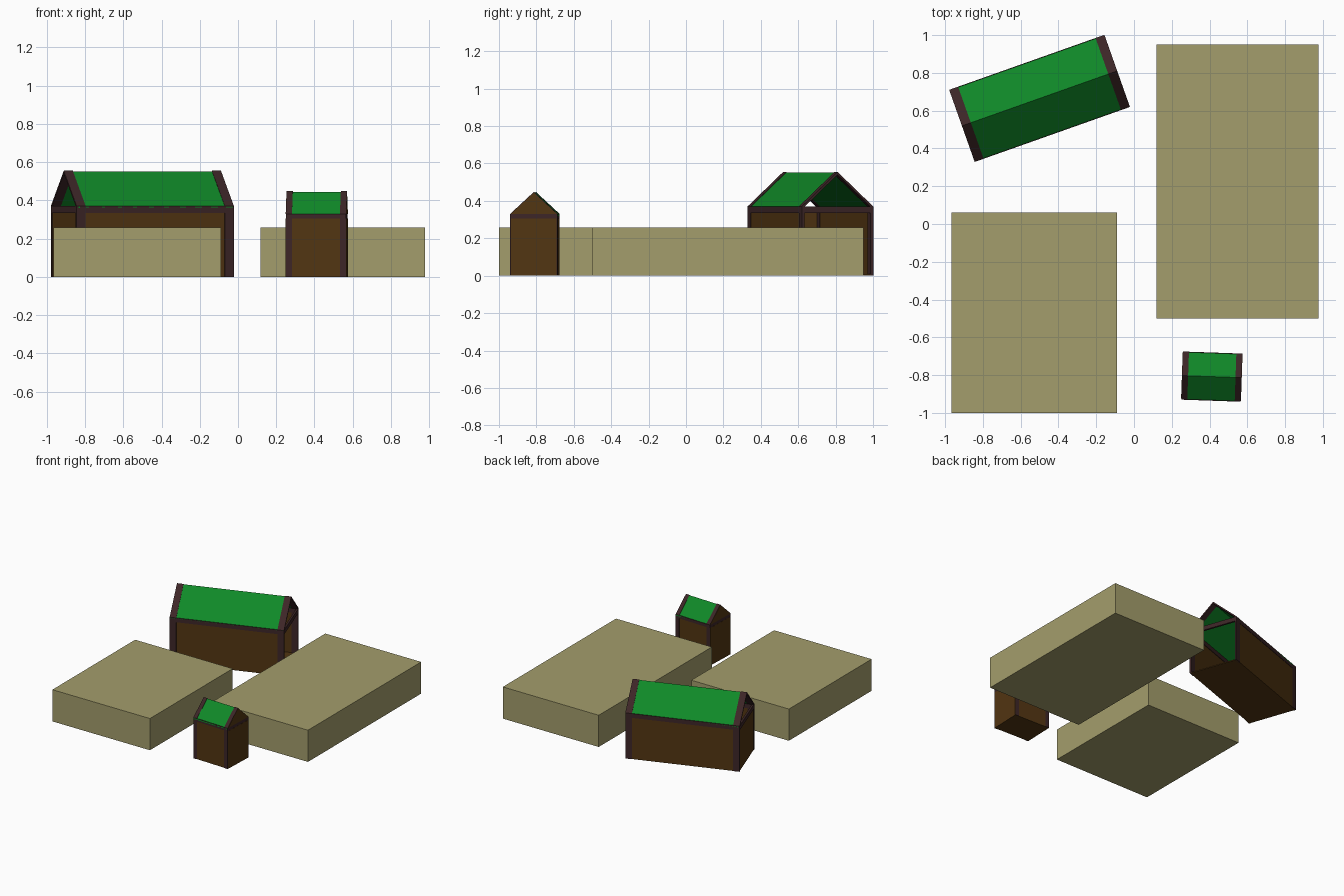
import bpy, bmesh, math

cube = bpy.data.objects.get("Cube")
if cube:
    bpy.data.objects.remove(cube, do_unlink=True)


def material(name, rgb):
    m = bpy.data.materials.new(name)
    m.use_nodes = True
    m.diffuse_color = (*rgb, 1)
    bsdf = next(n for n in m.node_tree.nodes if n.type == 'BSDF_PRINCIPLED')
    bsdf.inputs["Base Color"].default_value = (*rgb, 1)
    return m


SAND = material("sand", (0.37, 0.34, 0.15))
GREEN = material("roof_green", (0.005, 0.25, 0.021))
BROWN = material("wall_brown", (0.085, 0.036, 0.006))
DARK = material("dark_timber", (0.046, 0.019, 0.02))


def prism(name, profile, x0, x1, mat, loc=(0, 0, 0), angle=0):
    """Extrude a y-z profile along x, then place and turn it about z."""
    bm = bmesh.new()
    face = bm.faces.new([bm.verts.new((x0, y, z)) for y, z in profile])
    ext = bmesh.ops.extrude_face_region(bm, geom=[face])
    moved = [v for v in ext["geom"] if isinstance(v, bmesh.types.BMVert)]
    bmesh.ops.translate(bm, verts=moved, vec=(x1 - x0, 0, 0))
    bmesh.ops.recalc_face_normals(bm, faces=bm.faces)
    mesh = bpy.data.meshes.new(name)
    bm.to_mesh(mesh)
    bm.free()
    mesh.materials.append(mat)
    ob = bpy.data.objects.new(name, mesh)
    ob.location = loc
    ob.rotation_euler.z = math.radians(angle)
    bpy.context.collection.objects.link(ob)
    return ob


def rect(y0, y1, z0, z1):
    return [(y0, z0), (y1, z0), (y1, z1), (y0, z1)]


def house(name, x, y, angle, length, width, eave, ridge, trim, beam, deep, closed):
    """Timber house; closed = full gable walls, otherwise open gables and one open end."""
    l, w = length / 2, width / 2
    thin, gap = 0.008, 0.003

    def part(label, profile, x0, x1, mat):
        prism(f"{name}_{label}", profile, x0, x1, mat, (x, y, 0), angle)

    def slope(s, drop0, drop1):
        # band running under the roof line, from eave to ridge
        return [(s * w, eave - drop0), (0, ridge - drop0),
                (0, ridge - drop1), (s * w, eave - drop1)]

    part("floor", rect(-w + gap, w - gap, 0, thin), -l + gap, l - gap, BROWN)
    for s, side in ((-1, "front"), (1, "back")):
        outer, inner = s * (w - gap), s * (w - gap - thin)
        part(f"{side}_wall", rect(inner, outer, 0, eave - gap), -l + gap, l - gap, BROWN)
        part(f"{side}_eave_beam", rect(s * (w - deep), s * w, eave - beam, eave), -l, l, DARK)
        part(f"{side}_roof", slope(s, gap, gap + thin), -l + gap, l - gap, GREEN)
        for e, end in ((-1, "right"), (1, "left")):
            x0, x1 = sorted((e * l, e * (l - trim)))
            part(f"{side}_{end}_post", rect(s * (w - deep), s * w, 0, eave), x0, x1, DARK)
            part(f"{side}_{end}_rafter", slope(s, 0, deep), x0, x1, DARK)

    for e, end in ((-1, "right"), (1, "left")):
        x0, x1 = sorted((e * l, e * (l - deep)))
        part(f"{end}_tie_beam", rect(-w, w, eave - beam, eave), x0, x1, DARK)
        a, b = sorted((e * (l - gap), e * (l - gap - thin)))
        if closed:
            # the gable sits just outside the rafters so only their tops show
            a, b = sorted((e * (l + 0.001), e * (l - thin)))
            g = 0.005
            part(f"{end}_gable", [(-w + g, eave), (w - g, eave), (0, ridge - g)], a, b, BROWN)
            part(f"{end}_wall", rect(-w + g, w - g, 0, eave - beam), a, b, BROWN)
        elif e < 0:
            part(f"{end}_wall", rect(-w + gap, w - gap, 0, eave - gap), a, b, BROWN)


# Flat blocks
prism("right_block", rect(-1.0, 0.06, 0, 0.257), -0.965, -0.09, SAND)
prism("left_block", rect(-0.5, 0.95, 0, 0.257), 0.118, 0.978, SAND)

# Barn and small shed
house("barn", -0.5, 0.665, 19.5, 0.872, 0.405, 0.37, 0.555, 0.05, 0.035, 0.015, False)
house("shed", 0.412, -0.808, -2, 0.315, 0.255, 0.33, 0.448, 0.032, 0.025, 0.01, True)
